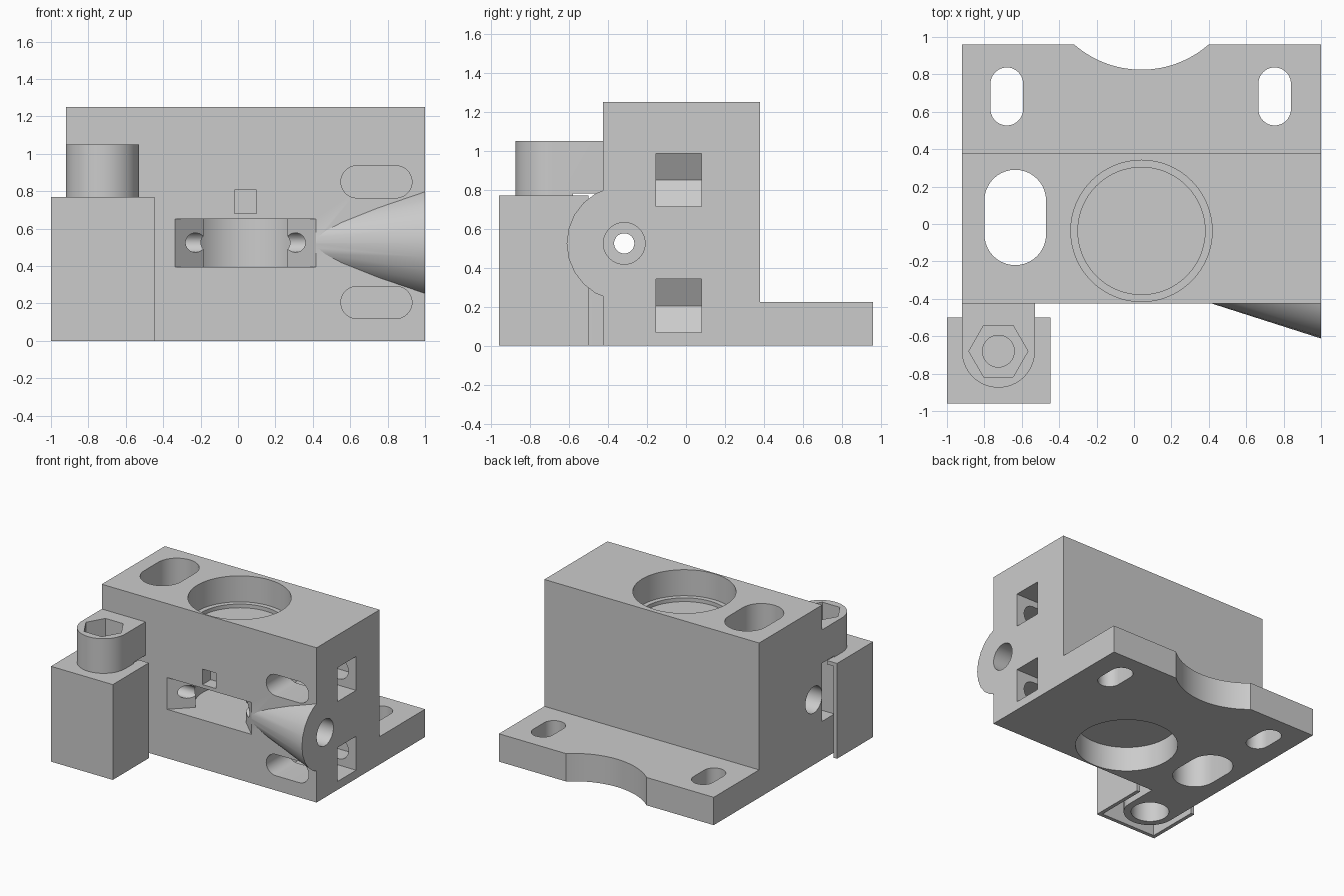
import bpy, bmesh, math
from mathutils import Matrix

cube = bpy.data.objects.get("Cube")
if cube:
    bpy.data.objects.remove(cube, do_unlink=True)

grey = bpy.data.materials.new("plain_grey")
grey.use_nodes = True
GREY = (0.6, 0.6, 0.6, 1)
grey.diffuse_color = GREY
grey.node_tree.nodes["Principled BSDF"].inputs["Base Color"].default_value = GREY


def add_object(name, bm):
    bmesh.ops.recalc_face_normals(bm, faces=bm.faces)
    mesh = bpy.data.meshes.new(name)
    bm.to_mesh(mesh)
    bm.free()
    mesh.materials.append(grey)
    obj = bpy.data.objects.new(name, mesh)
    bpy.context.collection.objects.link(obj)
    return obj


# Flat outlines
def rect(u0, u1, v0, v1):
    return [(u0, v0), (u1, v0), (u1, v1), (u0, v1)]


def arc(u, v, r, start, end, n):
    angles = [math.radians(start + (end - start) * i / n) for i in range(n + 1)]
    return [(u + r * math.cos(a), v + r * math.sin(a)) for a in angles]


def circle(u, v, r, n=64):
    return arc(u, v, r, 0, 360, n)[:-1]


def slot(u0, u1, v0, v1):
    """Round-ended slot filling the given rectangle."""
    r = min(u1 - u0, v1 - v0) / 2
    if u1 - u0 > v1 - v0:
        v = (v0 + v1) / 2
        return arc(u1 - r, v, r, -90, 90, 20) + arc(u0 + r, v, r, 90, 270, 20)
    u = (u0 + u1) / 2
    return arc(u, v1 - r, r, 0, 180, 20) + arc(u, v0 + r, r, 180, 360, 20)


def prism(name, outline, axis, low, high):
    """Extrude an outline along an axis between two positions."""
    place = {"x": lambda u, v, w: (w, u, v),
             "y": lambda u, v, w: (u, w, v),
             "z": lambda u, v, w: (u, v, w)}[axis]
    bm = bmesh.new()
    rings = [[bm.verts.new(place(u, v, w)) for u, v in outline] for w in (low, high)]
    for ring in rings:
        bm.faces.new(ring)
    n = len(outline)
    for i in range(n):
        j = (i + 1) % n
        bm.faces.new((rings[0][i], rings[0][j], rings[1][j], rings[1][i]))
    return add_object(name, bm)


def combine(target, tool, operation):
    mod = target.modifiers.new(operation.lower(), "BOOLEAN")
    mod.operation = operation
    mod.solver = "EXACT"
    mod.object = tool
    bpy.context.view_layer.objects.active = target
    bpy.ops.object.modifier_apply(modifier=mod.name)
    bpy.data.objects.remove(tool, do_unlink=True)


def cut(target, outline, axis, low, high):
    combine(target, prism("cutter", outline, axis, low, high), "DIFFERENCE")


# Housing with rear flange
FRONT, BACK, LEFT, RIGHT = -0.425, 0.38, -0.92, 1.0
side = [(FRONT, 0), (0.96, 0), (0.96, 0.225), (BACK, 0.225), (BACK, 1.25), (FRONT, 1.25)]
housing = prism("housing", side, "x", LEFT, RIGHT)

# Round-nosed bolt boss on the front
BX, BY, BR = -0.725, -0.68, 0.195
nose = arc(BX, BY, BR, 180, 360, 32) + [(BX + BR, -0.4), (BX - BR, -0.4)]
boss = prism("boss", nose, "z", 0, 1.05)
cut(boss, rect(-0.58, FRONT, 0.31, 0.78), "x", -1.1, -0.4)
hexagon = circle(BX, BY, 0.158, 6)
cut(boss, hexagon, "z", 0.9, 1.2)
cut(boss, circle(BX, BY, 0.085), "z", 0.82, 1.0)
cut(boss, circle(BX, BY, 0.14), "z", -0.1, 0.25)
combine(housing, boss, "UNION")

# Conical reinforcement around the cross bolt
HY, HZ = -0.317, 0.525
bm = bmesh.new()
bmesh.ops.create_cone(bm, cap_ends=True, segments=24, radius1=0.108, radius2=0.295, depth=0.585,
                      matrix=Matrix.Translation((0.7075, HY, HZ)) @ Matrix.Rotation(math.pi / 2, 4, "Y"))
combine(housing, add_object("cone", bm), "UNION")

# Bearing seats above and below
CX, CY = 0.04, -0.037
cut(housing, circle(CX, CY, 0.378), "z", 1.04, 1.4)
cut(housing, circle(CX, CY, 0.34), "z", 1.01, 1.1)
cut(housing, circle(CX, CY, 0.378), "z", -0.1, 0.2)

# Central chamber opening to the front with flared cheeks
cut(housing, circle(CX, CY, 0.33), "z", 0.395, 0.652)
flare = [(CX - 0.378, -0.5), (CX + 0.378, -0.5), (CX + 0.378, FRONT),
         (CX + 0.225, -0.277), (CX - 0.225, -0.277), (CX - 0.378, FRONT)]
cut(housing, flare, "z", 0.395, 0.652)
cut(housing, rect(-0.02, 0.1, 0.68, 0.805), "y", -0.6, -0.32)

# Cross bolt hole with counterbores at both ends
cut(housing, circle(HY, HZ, 0.052, 32), "x", -1.2, 1.2)
cut(housing, circle(HY, HZ, 0.107, 40), "x", 0.75, 1.2)
cut(housing, circle(HY, HZ, 0.107, 40), "x", -0.98, -0.7)

# Vertical cable slot, flange slots and flange scoop
cut(housing, slot(-0.8, -0.47, -0.22, 0.29), "z", -0.1, 1.4)
for x in (-0.68, 0.752):
    cut(housing, slot(x - 0.087, x + 0.087, 0.527, 0.837), "z", -0.1, 0.4)
cut(housing, circle(CX, 1.372, 0.547, 128), "z", -0.1, 0.4)

# Adjustment slots with pointed nut pockets from the side
for z in (0.85, 0.205):
    cut(housing, slot(0.55, 0.93, z - 0.086, z + 0.086), "y", -0.6, 0.22)
    pocket = [(0.477, z), (0.556, z - 0.137), (1.1, z - 0.137), (1.1, z + 0.137), (0.556, z + 0.137)]
    cut(housing, pocket, "y", -0.155, 0.08)

# Thin cover around the boss, open below and behind
cover = prism("boss_cover", rect(-1, -0.447, -0.96, -0.5), "z", 0, 0.77)
cut(cover, rect(-0.97, -0.477, -0.93, -0.4), "z", -0.1, 0.74)
cut(cover, arc(BX, BY, BR - 0.01, 180, 360, 32) + [(BX + BR - 0.01, -0.4), (BX - BR + 0.01, -0.4)],
    "z", 0.7, 0.9)

# Smooth round walls, keep the edges crisp
for obj in (housing, cover):
    bpy.ops.object.select_all(action="DESELECT")
    obj.select_set(True)
    bpy.context.view_layer.objects.active = obj
    bpy.ops.object.shade_smooth_by_angle(angle=math.radians(25))
